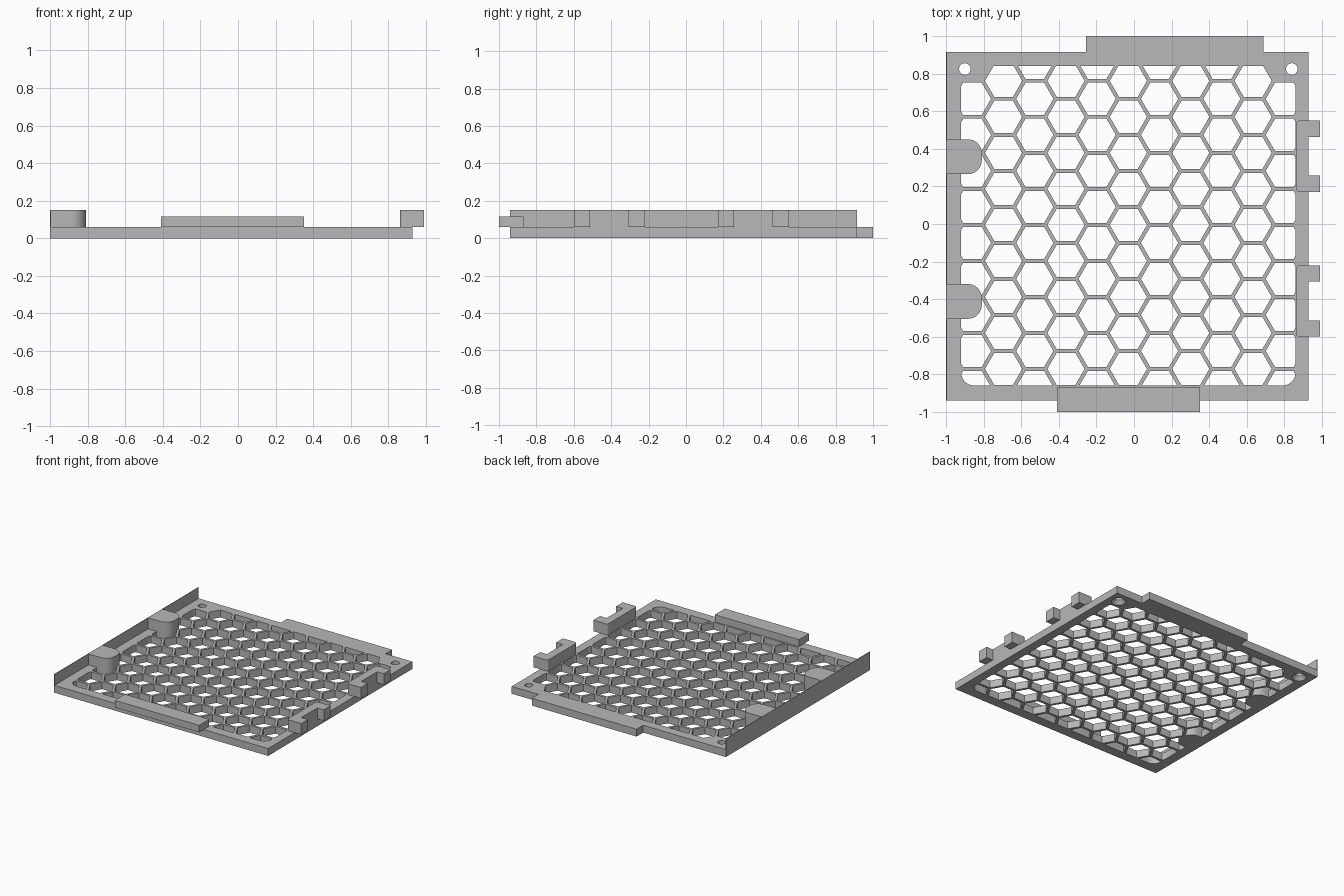
import bpy, bmesh, math
from mathutils import Vector

cube = bpy.data.objects.get("Cube")
if cube:
    bpy.data.objects.remove(cube, do_unlink=True)

# Single grey plastic
grey = bpy.data.materials.new("grey_plastic")
grey.use_nodes = True
COLOUR = (0.48, 0.48, 0.48, 1)
grey.diffuse_color = COLOUR
grey.node_tree.nodes["Principled BSDF"].inputs["Base Color"].default_value = COLOUR

T = 0.06      # plate thickness
TOP = 0.15    # height of wall, blocks and clips


def add_prism(bm, points, z0, z1, base_scale=1.0):
    """Extrude a counter-clockwise outline; the base may be scaled about its middle."""
    mid = sum((Vector(p) for p in points), Vector((0, 0))) / len(points)
    low = [bm.verts.new((*(mid + (Vector(p) - mid) * base_scale), z0)) for p in points]
    high = [bm.verts.new((*p, z1)) for p in points]
    bm.faces.new(low[::-1])
    bm.faces.new(high)
    for i in range(len(points)):
        j = (i + 1) % len(points)
        bm.faces.new((low[i], low[j], high[j], high[i]))


def finish(name, bm):
    mesh = bpy.data.meshes.new(name)
    bm.to_mesh(mesh)
    bm.free()
    mesh.materials.append(grey)
    ob = bpy.data.objects.new(name, mesh)
    bpy.context.collection.objects.link(ob)
    return ob


def part(name, points, z0, z1):
    bm = bmesh.new()
    add_prism(bm, points, z0, z1)
    return finish(name, bm)


def rect(x0, x1, y0, y1, radii=(0, 0, 0, 0)):
    """Rectangle with its own radius per corner, from lower left, counter-clockwise."""
    out = []
    corners = ((x0, y0, 1, 1), (x1, y0, -1, 1), (x1, y1, -1, -1), (x0, y1, 1, -1))
    for k, ((x, y, sx, sy), r) in enumerate(zip(corners, radii)):
        steps = 8 if r else 0
        for s in range(steps + 1):
            a = math.pi + math.pi / 2 * (k + s / max(steps, 1))
            out.append((x + r * sx + r * math.cos(a), y + r * sy + r * math.sin(a))
                       if r else (x, y))
    return out


def ngon(x, y, r, n):
    return [(x + r * math.cos(math.tau * i / n), y + r * math.sin(math.tau * i / n))
            for i in range(n)]


def clip(poly, window):
    """Keep the part of a convex outline inside a convex window."""
    for i, a in enumerate(window):
        b = window[(i + 1) % len(window)]

        def side(p):
            return (b[0] - a[0]) * (p[1] - a[1]) - (b[1] - a[1]) * (p[0] - a[0])
        out = []
        for j, p in enumerate(poly):
            q = poly[(j + 1) % len(poly)]
            sp, sq = side(p), side(q)
            if sp >= 0:
                out.append(p)
            if sp * sq < 0:
                t = sp / (sp - sq)
                out.append((p[0] + (q[0] - p[0]) * t, p[1] + (q[1] - p[1]) * t))
        poly = out
    return poly


# Plate with the flush back tab
plate = part("grille_plate", [
    (-1, -0.94), (0.93, -0.94), (0.93, 0.915), (0.69, 0.915),
    (0.69, 1), (-0.255, 1), (-0.255, 0.915), (-1, 0.915)], 0, T)

# Honeycomb openings, trimmed to the rounded window
MID_X, STEP_X, HEX_R = -0.03, 0.166, 0.099
PITCH = STEP_X * 2 / math.sqrt(3)
window = rect(-0.92, 0.86, -0.86, 0.84, (0.07, 0.07, 0, 0))
cut = bmesh.new()
for col in range(-5, 6):
    odd = col % 2
    for row in range(10):
        if abs(col) == 5 and row == 0:
            continue          # solid corners around the screw holes
        y = 0.762 + (PITCH / 2 if odd else 0) - row * PITCH
        cell = clip(ngon(MID_X + col * STEP_X, y, HEX_R, 6), window)
        if len(cell) > 2 and max(p[1] for p in cell) - min(p[1] for p in cell) > 0.01:
            add_prism(cut, cell, -0.05, T + 0.05)

# Screw holes, countersunk underneath
for x in (-0.90, 0.84):
    hole = ngon(x, 0.825, 0.031, 24)
    bm_levels = ((-0.01, 0.03, 2.0), )
    for z0, z1, flare in bm_levels:
        base = [cut.verts.new((x + (p[0] - x) * flare, 0.825 + (p[1] - 0.825) * flare, z0))
                for p in hole]
        neck = [cut.verts.new((*p, z1)) for p in hole]
        top = [cut.verts.new((*p, T + 0.05)) for p in hole]
        cut.faces.new(base[::-1])
        cut.faces.new(top)
        for lower, upper in ((base, neck), (neck, top)):
            for i in range(len(hole)):
                j = (i + 1) % len(hole)
                cut.faces.new((lower[i], lower[j], upper[j], upper[i]))

cutter = finish("opening_cutter", cut)
cutter.hide_render = True
mod = plate.modifiers.new("openings", "BOOLEAN")
mod.operation = "DIFFERENCE"
mod.solver = "EXACT"
mod.object = cutter
bpy.context.view_layer.objects.active = plate
bpy.ops.object.modifier_apply(modifier=mod.name)
bpy.data.objects.remove(cutter, do_unlink=True)

parts = [plate]

# Raised front tab and thin side wall
parts.append(part("front_tab", rect(-0.41, 0.35, -1, -0.87), T, 0.117))
parts.append(part("side_wall", rect(-1, -0.996, -0.94, 0.915), 0, TOP))

# Rounded blocks against the wall
for name, y in (("front_block", -0.412), ("back_block", 0.358)):
    parts.append(part(name, rect(-1, -0.81, y - 0.093, y + 0.093, (0, 0.075, 0.075, 0)),
                      0, TOP))

# C-shaped clips on the opposite edge
for name, y in (("front_clip", -0.41), ("back_clip", 0.36)):
    spine = rect(0.862, 0.93, y - 0.19, y + 0.19, (0.02, 0, 0, 0.02))
    inner, outer = 0.103, 0.19
    n = len(spine) // 2
    lower_arm = [(0.99, y - outer), (0.99, y - inner), (0.93, y - inner)]
    upper_arm = [(0.93, y + inner), (0.99, y + inner), (0.99, y + outer)]
    outline = ([p for p in spine if p[0] < 0.92 and p[1] < y] + lower_arm + upper_arm
               + [p for p in spine if p[0] < 0.92 and p[1] > y])
    parts.append(part(name, outline, T, TOP))

# Smooth rounded sides, keep edges sharp
bpy.ops.object.select_all(action="DESELECT")
for ob in parts:
    ob.select_set(True)
bpy.context.view_layer.objects.active = plate
bpy.ops.object.shade_smooth_by_angle(angle=math.radians(30))
